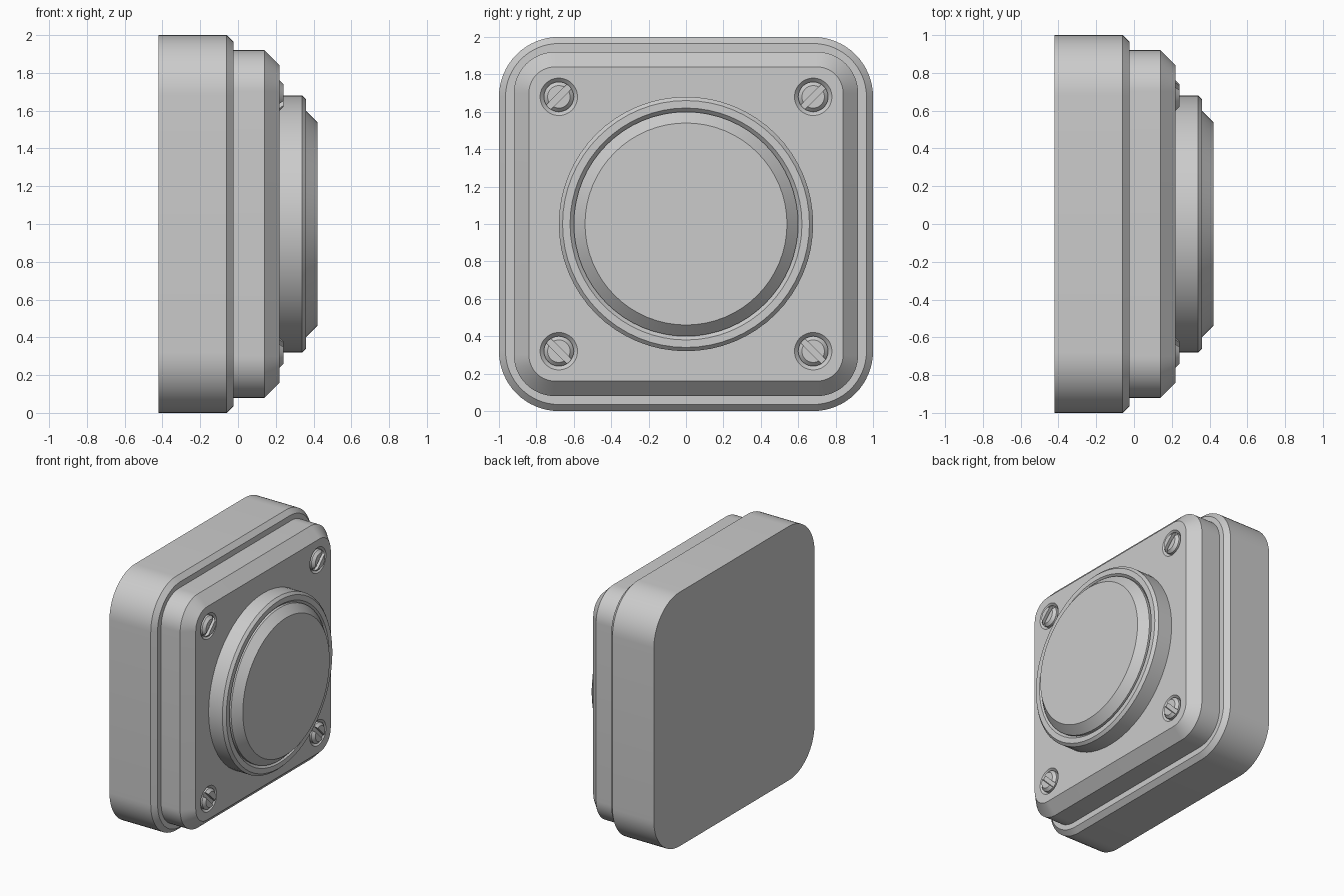
import bpy, bmesh, math

if "Cube" in bpy.data.objects:
    bpy.data.objects.remove(bpy.data.objects["Cube"])

STEPS = 16  # segments per rounded corner


def section(half, radius):
    """Rounded square in y/z; a circle when half == radius."""
    pts = []
    c = half - radius
    for q, (sy, sz) in enumerate([(1, 1), (-1, 1), (-1, -1), (1, -1)]):
        for i in range(STEPS + 1):
            if i == STEPS and c < 1e-6:
                continue
            a = math.pi / 2 * (q + i / STEPS)
            pts.append((sy * c + radius * math.cos(a), sz * c + radius * math.sin(a)))
    return pts


def loft(name, rings, y=0.0, z=1.0):
    """Capped solid along x from (x, half size, corner radius) rings."""
    bm = bmesh.new()
    loops = [[bm.verts.new((x, y + p, z + q)) for p, q in section(h, r)]
             for x, h, r in rings]
    n = len(loops[0])
    for a, b in zip(loops, loops[1:]):
        for i in range(n):
            j = (i + 1) % n
            bm.faces.new((a[i], a[j], b[j], b[i]))
    bm.faces.new(loops[0][::-1])
    bm.faces.new(loops[-1])
    bmesh.ops.recalc_face_normals(bm, faces=bm.faces)
    mesh = bpy.data.meshes.new(name)
    bm.to_mesh(mesh)
    bm.free()
    ob = bpy.data.objects.new(name, mesh)
    bpy.context.collection.objects.link(ob)
    return ob


def lathe(name, rings, y=0.0, z=1.0):
    return loft(name, [(x, r, r) for x, r in rings], y, z)


def select(ob):
    bpy.ops.object.select_all(action='DESELECT')
    ob.select_set(True)
    bpy.context.view_layer.objects.active = ob


def cut(ob, cutter):
    mod = ob.modifiers.new("cut", 'BOOLEAN')
    mod.operation = 'DIFFERENCE'
    mod.solver = 'EXACT'
    mod.object = cutter
    select(ob)
    bpy.ops.object.modifier_apply(modifier=mod.name)
    bpy.data.objects.remove(cutter)


# Housing and front cover
parts = [loft("base_housing", [(-0.42, 1.0, 0.32), (-0.06, 1.0, 0.32),
                               (-0.025, 0.965, 0.285)])]
cover = loft("front_cover", [(-0.03, 0.92, 0.22), (0.14, 0.92, 0.22),
                             (0.22, 0.84, 0.14)])
parts.append(cover)

# Round bezel and the raised button inside it
parts.append(lathe("bezel_ring", [(0.215, 0.68), (0.34, 0.68), (0.36, 0.66),
                                  (0.36, 0.62), (0.34, 0.60)]))
parts.append(lathe("button", [(0.30, 0.60), (0.36, 0.60), (0.42, 0.54)]))

# Slotted corner screws sitting in countersunk holes
for sy in (-1, 1):
    for sz in (-1, 1):
        y, z = sy * 0.68, 1 + sz * 0.68
        cut(cover, lathe("countersink", [(0.20, 0.08), (0.24, 0.12)], y, z))
        screw = lathe("screw", [(0.19, 0.08), (0.22, 0.08), (0.24, 0.06)], y, z)
        bpy.ops.mesh.primitive_cube_add(size=1, location=(0.235, y, z))
        slot = bpy.context.object
        slot.scale = (0.04, 0.3, 0.034)
        slot.rotation_euler.x = sz * math.radians(45)
        slot.hide_render = True
        bpy.context.view_layer.update()
        cut(screw, slot)
        parts.append(screw)

for ob in parts:
    select(ob)
    bpy.ops.object.shade_smooth_by_angle(angle=math.radians(25))
